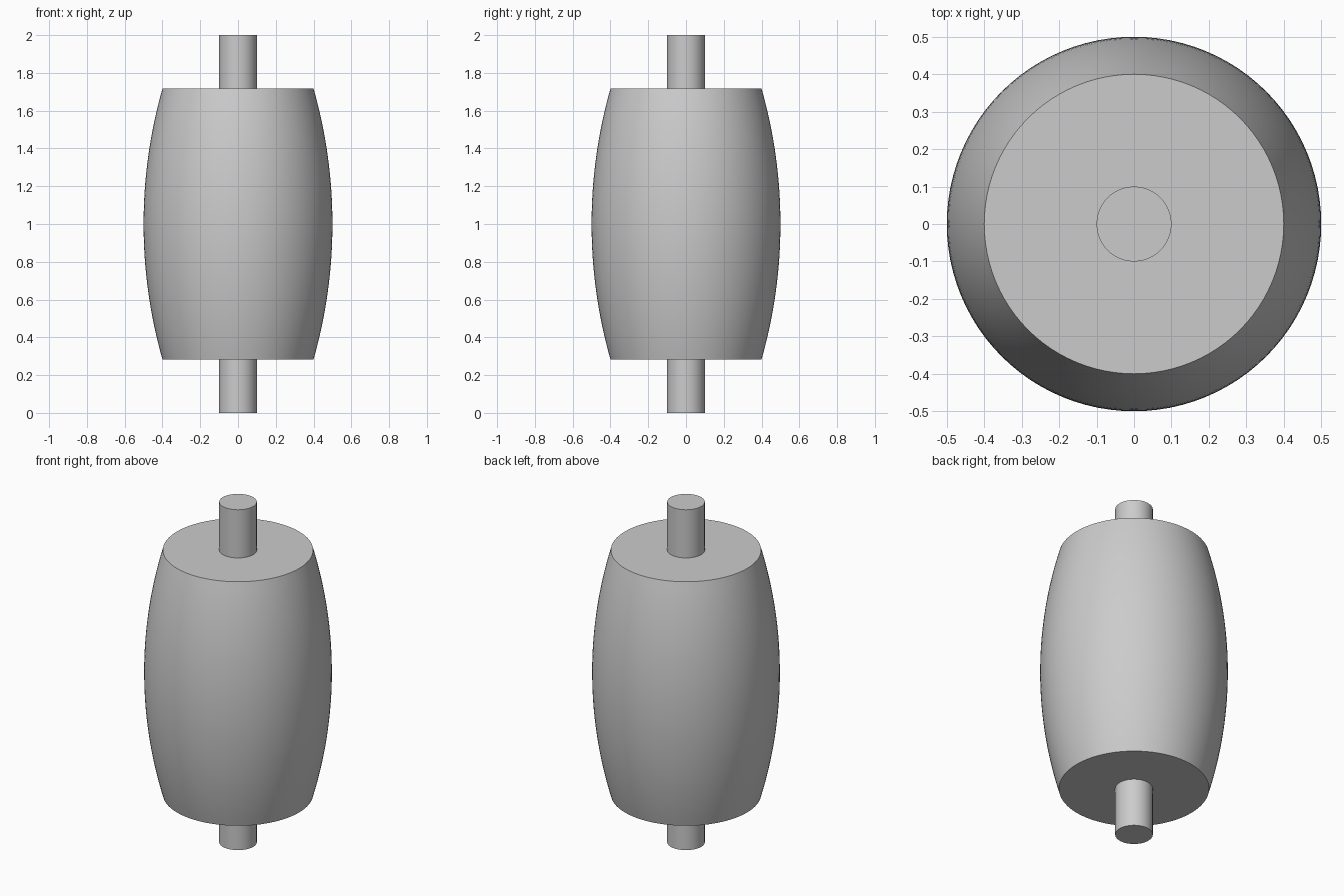
import bpy, bmesh, math

cube = bpy.data.objects.get("Cube")
if cube:
    bpy.data.objects.remove(cube, do_unlink=True)

GREY = (0.6, 0.6, 0.6, 1.0)
mat = bpy.data.materials.new("plain grey")
mat.use_nodes = True
mat.diffuse_color = GREY
mat.node_tree.nodes["Principled BSDF"].inputs["Base Color"].default_value = GREY

SEGMENTS = 96
BOTTOM, TOP = 0.283, 1.717
END_RADIUS, MID_RADIUS, SHAFT_RADIUS = 0.4, 0.5, 0.1


def lathe(name, profile):
    """Revolve (radius, height) points about z; outer ends are capped."""
    bm = bmesh.new()
    rings = []
    for r, z in profile:
        rings.append([bm.verts.new((r * math.cos(a), r * math.sin(a), z))
                      for a in (2 * math.pi * i / SEGMENTS for i in range(SEGMENTS))])
    for low, high in zip(rings, rings[1:]):
        for i in range(SEGMENTS):
            j = (i + 1) % SEGMENTS
            bm.faces.new((low[i], low[j], high[j], high[i]))
    bm.faces.new(rings[0][::-1])
    bm.faces.new(rings[-1])
    mesh = bpy.data.meshes.new(name)
    bm.to_mesh(mesh)
    bm.free()
    mesh.materials.append(mat)
    obj = bpy.data.objects.new(name, mesh)
    bpy.context.collection.objects.link(obj)
    bpy.ops.object.select_all(action='DESELECT')
    obj.select_set(True)
    bpy.context.view_layer.objects.active = obj
    bpy.ops.object.shade_smooth_by_angle(angle=math.radians(30))
    return obj


# Bulging roller body with a circular-arc side
half = (TOP - BOTTOM) / 2
bulge = MID_RADIUS - END_RADIUS
arc_radius = (half ** 2 + bulge ** 2) / (2 * bulge)
sweep = math.asin(half / arc_radius)
STEPS = 32
body_profile = []
for i in range(STEPS + 1):
    a = sweep * (2 * i / STEPS - 1)
    body_profile.append((MID_RADIUS - arc_radius * (1 - math.cos(a)),
                         1 + arc_radius * math.sin(a)))
lathe("roller_body", body_profile)

# Shaft stubs at both ends
lathe("lower_shaft", [(SHAFT_RADIUS, 0), (SHAFT_RADIUS, BOTTOM)])
lathe("upper_shaft", [(SHAFT_RADIUS, TOP), (SHAFT_RADIUS, 2)])
